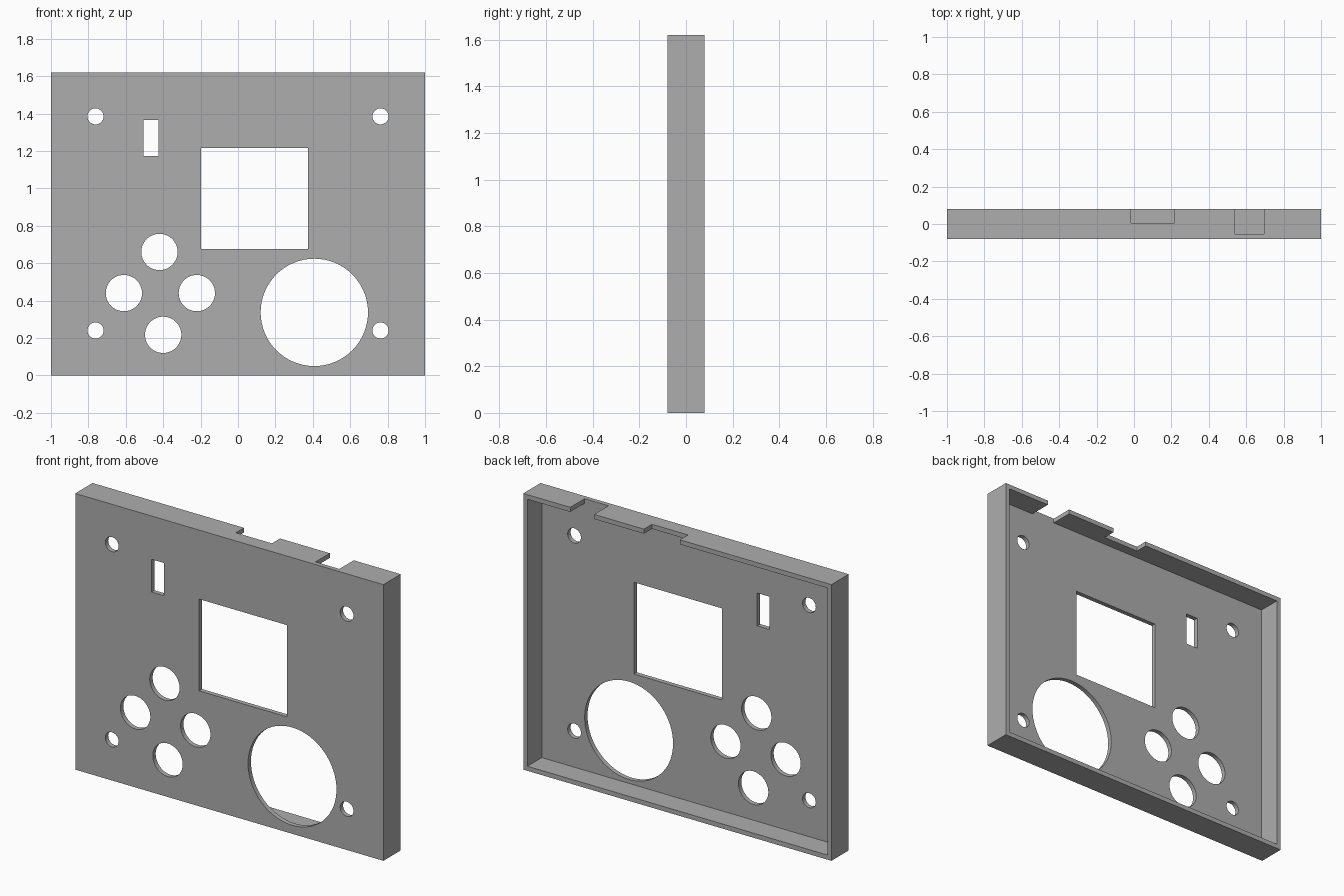
import bpy, bmesh
from math import pi
from mathutils import Matrix, Vector

cube = bpy.data.objects.get("Cube")
if cube:
    bpy.data.objects.remove(cube, do_unlink=True)

HEIGHT, DEPTH, WALL = 1.62, 0.16, 0.027
FRONT, BACK = -DEPTH / 2, DEPTH / 2
INNER = FRONT + WALL          # inside face of the front plate
OVER = 0.04                   # how far cutters reach past a surface

grey = bpy.data.materials.new("plain grey")
grey.use_nodes = True
colour = (0.42, 0.42, 0.42, 1)
grey.diffuse_color = colour
grey.node_tree.nodes["Principled BSDF"].inputs["Base Color"].default_value = colour


def add_box(bm, x0, x1, y0, y1, z0, z1):
    size = Vector((x1 - x0, y1 - y0, z1 - z0))
    centre = Vector((x0 + x1, y0 + y1, z0 + z1)) / 2
    matrix = Matrix.Translation(centre) @ Matrix.Diagonal(size.to_4d())
    bmesh.ops.create_cube(bm, size=1, matrix=matrix)


def add_hole(bm, x, z, radius):
    matrix = Matrix.Translation((x, INNER - WALL / 2, z)) @ Matrix.Rotation(pi / 2, 4, "X")
    bmesh.ops.create_cone(bm, cap_ends=True, segments=64, radius1=radius,
                          radius2=radius, depth=WALL + 2 * OVER, matrix=matrix)


def make_object(name, bm):
    mesh = bpy.data.meshes.new(name)
    bm.to_mesh(mesh)
    bm.free()
    mesh.materials.append(grey)
    obj = bpy.data.objects.new(name, mesh)
    bpy.context.collection.objects.link(obj)
    return obj


def cut(target, bm):
    cutter = make_object("cutter", bm)
    cutter.hide_render = True
    mod = target.modifiers.new("cut", "BOOLEAN")
    mod.operation, mod.solver, mod.object = "DIFFERENCE", "EXACT", cutter
    bpy.context.view_layer.objects.active = target
    bpy.ops.object.modifier_apply(modifier=mod.name)
    bpy.data.objects.remove(cutter, do_unlink=True)


# Outer block
bm = bmesh.new()
add_box(bm, -1, 1, FRONT, BACK, 0, HEIGHT)
panel = make_object("panel_housing", bm)

# Open pocket in the back
bm = bmesh.new()
add_box(bm, -1 + WALL, 1 - WALL, INNER, BACK + OVER, WALL, HEIGHT - WALL)
cut(panel, bm)

# Openings through the front plate
bm = bmesh.new()
for x in (-0.762, 0.762):                       # corner screw holes
    for z in (0.24, 1.385):
        add_hole(bm, x, z, 0.043)
for x, z in ((-0.42, 0.66), (-0.61, 0.44), (-0.22, 0.44), (-0.40, 0.217)):
    add_hole(bm, x, z, 0.097)                   # button holes
add_hole(bm, 0.408, 0.337, 0.287)               # large round opening
for x0, x1, z0, z1 in ((-0.505, -0.425, 1.174, 1.366),   # switch slot
                       (-0.197, 0.375, 0.677, 1.215)):   # screen window
    add_box(bm, x0, x1, FRONT - OVER, INNER + OVER, z0, z1)
cut(panel, bm)

# Cable notches in the top wall
bm = bmesh.new()
for x0, x1, y0 in ((-0.017, 0.217, 0.005), (0.54, 0.695, INNER)):
    add_box(bm, x0, x1, y0, BACK + OVER, HEIGHT - WALL - OVER, HEIGHT + OVER)
cut(panel, bm)

# Smooth hole walls, crisp edges
bpy.ops.object.select_all(action="DESELECT")
panel.select_set(True)
bpy.context.view_layer.objects.active = panel
bpy.ops.object.shade_smooth_by_angle(angle=pi / 6)
